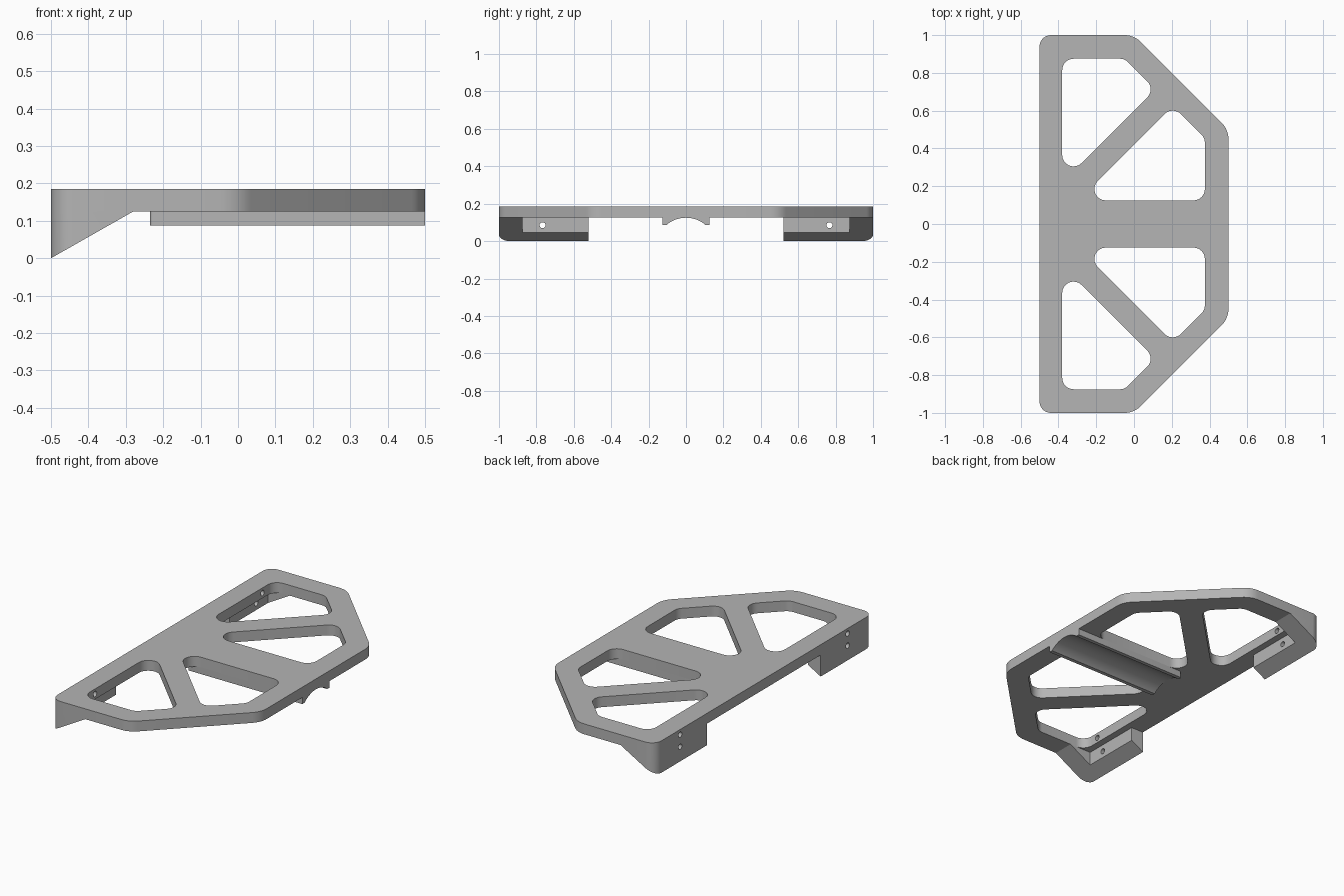
import bpy, bmesh, math
from mathutils import Vector, Matrix

if "Cube" in bpy.data.objects:
    bpy.data.objects.remove(bpy.data.objects["Cube"])

grey = bpy.data.materials.new("plain grey")
grey.use_nodes = True
colour = (0.46, 0.46, 0.46, 1)
grey.diffuse_color = colour
grey.node_tree.nodes["Principled BSDF"].inputs["Base Color"].default_value = colour

BOTTOM, TOP = 0.125, 0.185      # plate underside and top
FILLET = 0.06


def rounded(points, steps=8):
    """Round each (x, y, radius) corner of a plan outline with an arc."""
    out = []
    for i, (x, y, r) in enumerate(points):
        p = Vector((x, y))
        if r == 0:
            out.append(p)
            continue
        a = (Vector(points[i - 1][:2]) - p).normalized()
        b = (Vector(points[(i + 1) % len(points)][:2]) - p).normalized()
        half = a.angle(b) / 2
        centre = p + (a + b).normalized() * r / math.sin(half)
        start = p + a * r / math.tan(half) - centre
        end = p + b * r / math.tan(half) - centre
        sweep = start.angle_signed(end)
        for k in range(steps + 1):
            out.append(centre + Matrix.Rotation(-sweep * k / steps, 2) @ start)
    return out


def add_object(name, bm):
    bmesh.ops.recalc_face_normals(bm, faces=bm.faces)
    mesh = bpy.data.meshes.new(name)
    bm.to_mesh(mesh)
    bm.free()
    mesh.materials.append(grey)
    obj = bpy.data.objects.new(name, mesh)
    bpy.context.collection.objects.link(obj)
    return obj


def prism(name, outline, low, high, place):
    """Extrude a closed outline; place(u, v, w) gives the 3D position."""
    bm = bmesh.new()
    rings = [[bm.verts.new(place(u, v, w)) for u, v in outline] for w in (low, high)]
    for ring in rings:
        bm.faces.new(ring)
    n = len(outline)
    for i in range(n):
        j = (i + 1) % n
        bm.faces.new((rings[0][i], rings[0][j], rings[1][j], rings[1][i]))
    return add_object(name, bm)


def rod(name, radius, length, centre, sides):
    """Cylinder lying along x."""
    bm = bmesh.new()
    bmesh.ops.create_cone(bm, cap_ends=True, segments=sides, radius1=radius,
                          radius2=radius, depth=length,
                          matrix=Matrix.Translation(centre) @ Matrix.Rotation(math.pi / 2, 4, 'Y'))
    return add_object(name, bm)


def carve(obj, cutters):
    """Subtract the cutters, bake the result and drop the cutters."""
    for cutter in cutters:
        cutter.hide_render = True
        mod = obj.modifiers.new("cut", 'BOOLEAN')
        mod.operation, mod.solver, mod.object = 'DIFFERENCE', 'EXACT', cutter
    bpy.context.view_layer.update()
    graph = bpy.context.evaluated_depsgraph_get()
    mesh = bpy.data.meshes.new_from_object(obj.evaluated_get(graph))
    obj.modifiers.clear()
    obj.data = mesh
    for cutter in cutters:
        bpy.data.objects.remove(cutter)


def plan(side=1):
    return lambda u, v, w: (u, v * side, w)


def screw_holes(side):
    return [rod("screw_cutter", 0.016, 0.3, (-0.45, 0.767 * side, z), 16)
            for z in (0.085, 0.155)]


# Plate: rounded half-octagon with four lightening windows
half = [(-0.5, 1, FILLET), (0, 1, 0.12), (0.5, 0.5, 0.12)]
outline = half + [(x, -y, r) for x, y, r in reversed(half)]
plate = prism("plate", rounded(outline), BOTTOM, TOP, plan())

outer_window = [(-0.38, 0.875), (-0.05, 0.875), (0.113, 0.713), (-0.38, 0.22)]
inner_window = [(-0.295, 0.125), (0.205, 0.625), (0.375, 0.455), (0.375, 0.125)]
cutters = []
for side in (1, -1):
    for window in (outer_window, inner_window):
        shape = rounded([(x, y, FILLET) for x, y in window])
        cutters.append(prism("window_cutter", shape, 0, 0.3, plan(side)))
    cutters += screw_holes(side)
carve(plate, cutters)

# Feet: wedges under the back corners with a pocket behind the screw wall
foot_plan = [(-0.5, 0.52, 0), (-0.5, 1, FILLET), (-0.25, 1, 0),
             (-0.25, 0.875, 0), (-0.42, 0.875, 0), (-0.42, 0.52, 0)]
slope = [(-0.72, -0.125), (-0.06, 0.25), (-0.06, -0.125)]
feet = []
for side, name in ((1, "back_foot"), (-1, "front_foot")):
    foot = prism(name, rounded(foot_plan), 0, BOTTOM, plan(side))
    wedge = prism("slope_cutter", slope, -1.2, 1.2, lambda u, v, w: (u, w, v))
    carve(foot, [wedge] + screw_holes(side))
    feet.append(foot)

# Cradle rail: block under the centre bar with a round groove along it
rail_plan = [(-0.235, -0.125, 0.01), (-0.235, 0.125, 0.01), (0.5, 0.125, 0), (0.5, -0.125, 0)]
rail = prism("cradle_rail", rounded(rail_plan), 0.087, BOTTOM + 0.001, plan())
carve(rail, [rod("groove_cutter", 0.16, 3, (0, 0, BOTTOM - 0.16), 96)])

# Smooth the fillets, keep the edges sharp
bpy.ops.object.select_all(action='DESELECT')
for obj in [plate, rail] + feet:
    obj.select_set(True)
bpy.context.view_layer.objects.active = plate
bpy.ops.object.shade_smooth_by_angle(angle=math.radians(30))
